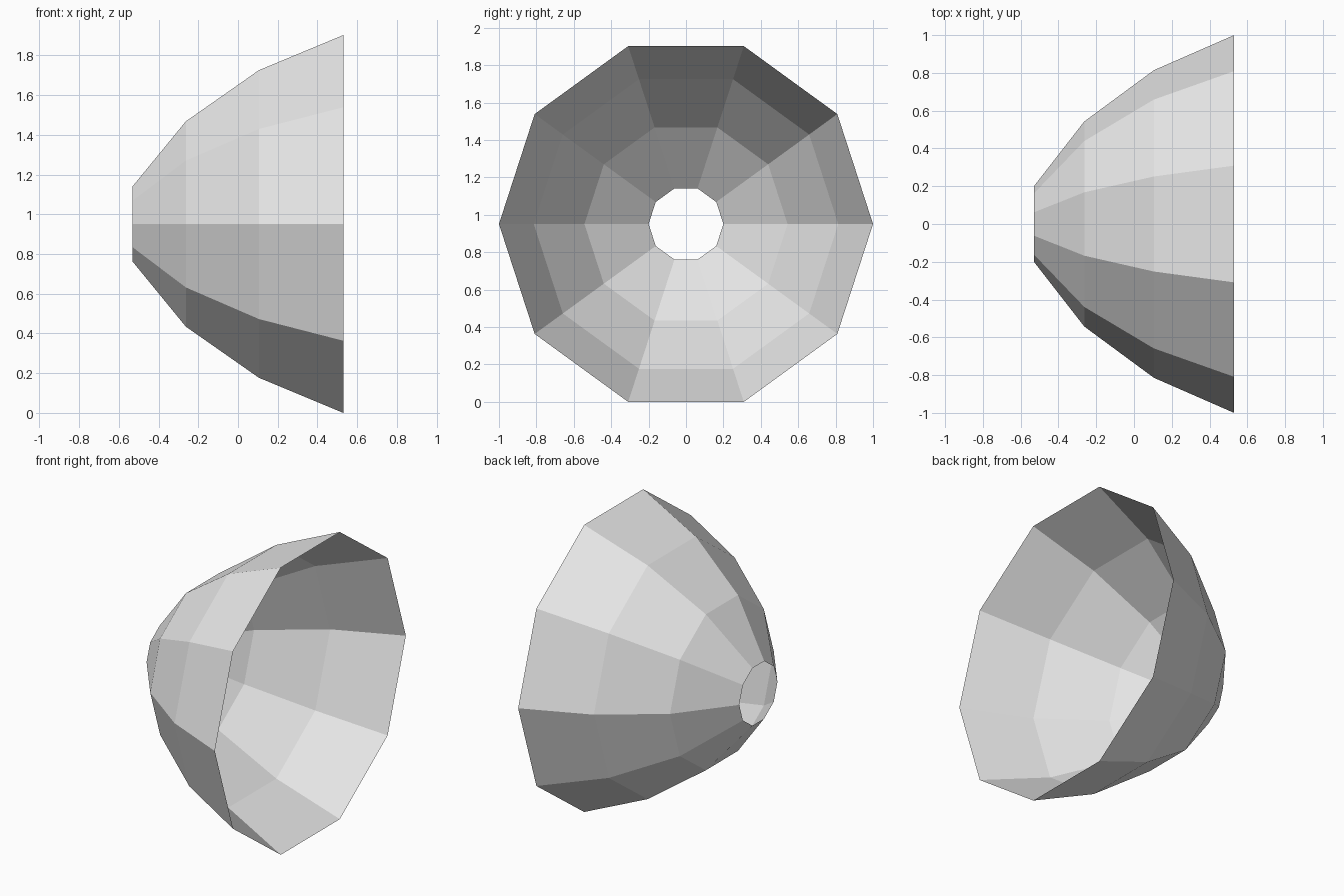
import bpy
import bmesh
from math import cos, sin, pi

cube = bpy.data.objects.get("Cube")
if cube:
    bpy.data.objects.remove(cube, do_unlink=True)

SIDES = 10
CENTRE_Z = sin(2 * pi / 5)  # the bowl rests on one flat side

# Profile from the small hole to the wide rim: position along x, radius
PROFILE = [(-0.53, 0.2), (-0.263, 0.543), (0.105, 0.814), (0.53, 1.0)]

# Plain grey material
grey = bpy.data.materials.new("light grey")
grey.use_nodes = True
colour = (0.8, 0.8, 0.8, 1)
grey.diffuse_color = colour
grey.node_tree.nodes["Principled BSDF"].inputs["Base Color"].default_value = colour

# Open faceted bowl lying on its side, a single thin shell
bm = bmesh.new()
rings = []
for x, radius in PROFILE:
    angles = [2 * pi * i / SIDES for i in range(SIDES)]
    rings.append([bm.verts.new((x, radius * cos(a), CENTRE_Z + radius * sin(a)))
                  for a in angles])
for small, large in zip(rings, rings[1:]):
    for i in range(SIDES):
        j = (i + 1) % SIDES
        bm.faces.new((small[i], large[i], large[j], small[j]))

# Point the faces outward
bm.normal_update()
for face in bm.faces:
    outward = face.calc_center_median()
    outward.x = 0
    outward.z -= CENTRE_Z
    if face.normal.dot(outward) < 0:
        face.normal_flip()

mesh = bpy.data.meshes.new("faceted_bowl")
bm.to_mesh(mesh)
bm.free()
mesh.materials.append(grey)
bowl = bpy.data.objects.new("faceted_bowl", mesh)
bpy.context.collection.objects.link(bowl)
